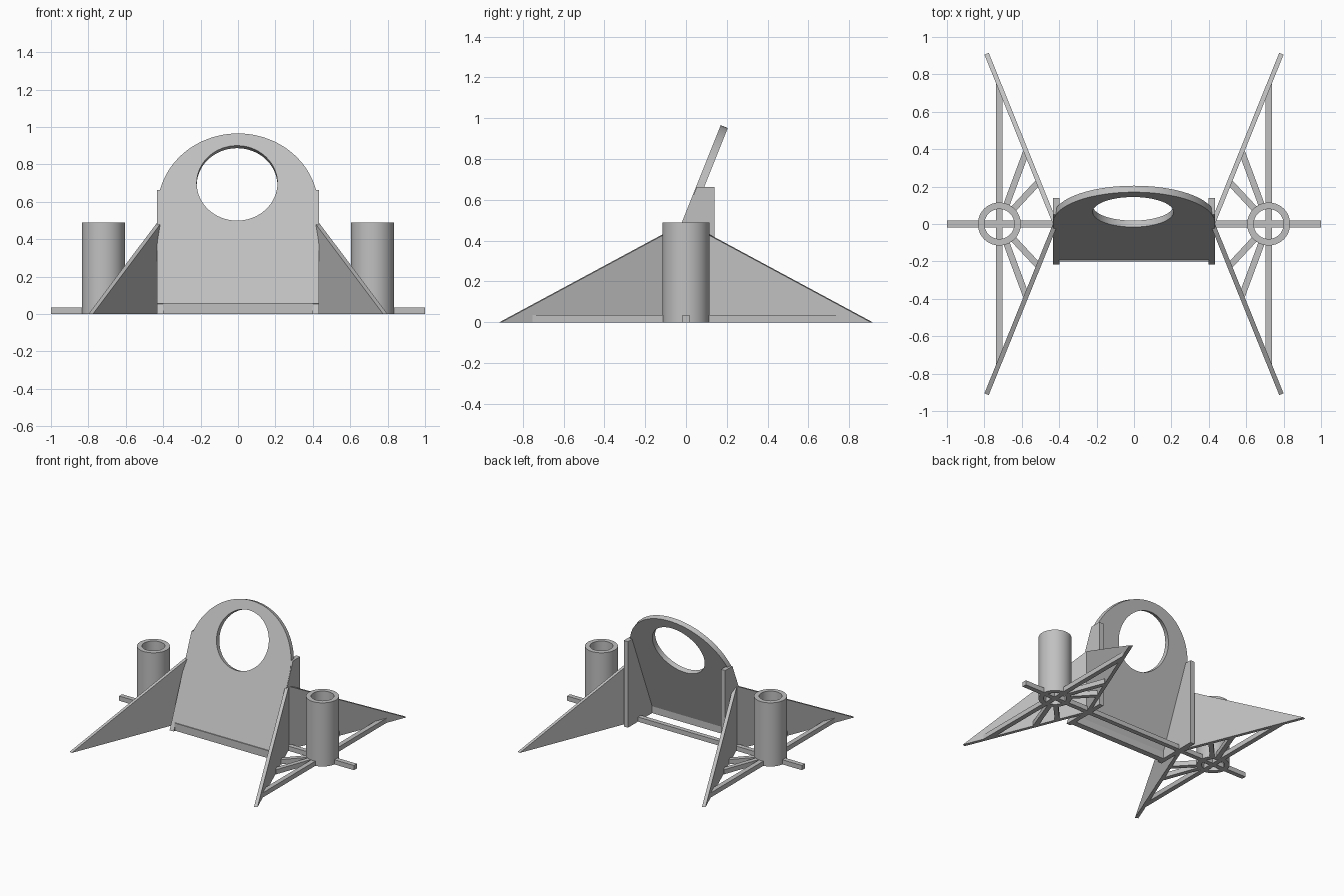
import bpy, bmesh, math
from mathutils import Vector, Matrix

if "Cube" in bpy.data.objects:
    bpy.data.objects.remove(bpy.data.objects["Cube"])

grey = bpy.data.materials.new("light_grey")
grey.diffuse_color = (0.53, 0.53, 0.53, 1)
grey.use_nodes = True
grey.node_tree.nodes["Principled BSDF"].inputs["Base Color"].default_value = grey.diffuse_color


def prism(name, loops, depth, u=(1, 0, 0), v=(0, 1, 0), origin=(0, 0, 0)):
    """Extrude an outline (further loops are holes) drawn on axes u, v along u x v."""
    u, v, o = Vector(u), Vector(v), Vector(origin)
    bm = bmesh.new()
    for loop in loops:
        vs = [bm.verts.new(o + u * a + v * b) for a, b in loop]
        for i in range(len(vs)):
            bm.edges.new((vs[i - 1], vs[i]))
    bmesh.ops.triangle_fill(bm, edges=bm.edges[:], use_beauty=True)
    ext = bmesh.ops.extrude_face_region(bm, geom=bm.faces[:], use_keep_orig=True)
    moved = [g for g in ext["geom"] if isinstance(g, bmesh.types.BMVert)]
    bmesh.ops.translate(bm, verts=moved, vec=u.cross(v) * depth)
    bmesh.ops.recalc_face_normals(bm, faces=bm.faces[:])
    me = bpy.data.meshes.new(name)
    bm.to_mesh(me)
    bm.free()
    me.materials.append(grey)
    ob = bpy.data.objects.new(name, me)
    bpy.context.collection.objects.link(ob)
    bpy.ops.object.select_all(action='DESELECT')
    ob.select_set(True)
    bpy.context.view_layer.objects.active = ob
    bpy.ops.object.shade_smooth_by_angle(angle=math.radians(30))
    return ob


def arc(cx, cy, r, a0=0, a1=360, n=64):
    steps = n if a1 - a0 == 360 else n + 1
    return [(cx + r * math.cos(math.radians(a0 + (a1 - a0) * i / n)),
             cy + r * math.sin(math.radians(a0 + (a1 - a0) * i / n))) for i in range(steps)]


def rect(x0, x1, y0, y1):
    return [(x0, y0), (x1, y0), (x1, y1), (x0, y1)]


# leaning back plate: round top with a round opening
tilt = math.radians(21.8)
slope = (0, math.sin(tilt), math.cos(tilt))
plate = [(-0.43, 0.06), (0.43, 0.06)] + arc(0, 0.61, 0.43, 0, 180, 48)
prism("back_plate", [plate, arc(-0.005, 0.754, 0.216)], -0.037,
      v=slope, origin=(0, -0.216, 0))

# lip under the plate and the long cross bar
prism("bottom_lip", [rect(-0.4, 0.4, -0.2, -0.155)], 0.058)
BAR = 0.036
prism("cross_bar", [rect(-1, 1, -BAR / 2, BAR / 2)], BAR)

# fin plan line runs from the plate side to the outer tip
ROOT, TIP = Vector((0.42, 0)), Vector((0.788, 0.91))
run = TIP - ROOT
HUB = 0.72

for s, side in ((-1, "left"), (1, "right")):
    # side rib supporting the plate
    prism(side + "_rib", [[(-0.216, 0), (-0.19, 0.058), (0.052, 0.662), (0.14, 0.662), (0.14, 0)]],
          0.035, u=(0, 1, 0), v=(0, 0, 1), origin=(0.397 if s > 0 else -0.432, 0, 0))

    # open tube
    prism(side + "_tube", [arc(s * HUB, 0, 0.115), arc(s * HUB, 0, 0.08)], 0.49)

    # lengthwise bar with ends cut along the fins
    x0, x1 = HUB - BAR / 2, HUB + BAR / 2
    y0, y1 = [(x - ROOT.x) * run.y / run.x for x in (x0, x1)]
    prism(side + "_long_bar", [[(s * x0, -y0), (s * x1, -y1), (s * x1, y1), (s * x0, y0)]], BAR)

    for t, end in ((-1, "front"), (1, "back")):
        # triangular fin
        d = Vector((s * run.x, t * run.y, 0)).normalized()
        w = d.cross(Vector((0, 0, 1)))
        prism(f"{side}_{end}_fin", [[(0, 0), (run.length, 0), (0, 0.49)]], 0.025,
              u=d, v=(0, 0, 1), origin=Vector((s * ROOT.x, 0, 0)) - w * 0.0125)

        # two spokes from the tube to the fin
        for k, (ex, ey) in enumerate(((0.513, 0.222), (0.578, 0.382))):
            e = Vector((s * (ex - HUB), t * ey, 0))
            n = e.normalized()
            p = Vector((-n.y, n.x, 0))
            prism(f"{side}_{end}_spoke_{k + 1}", [rect(0.1, e.length, -0.017, 0.017)], BAR,
                  u=n, v=p, origin=(s * HUB, 0, 0))
